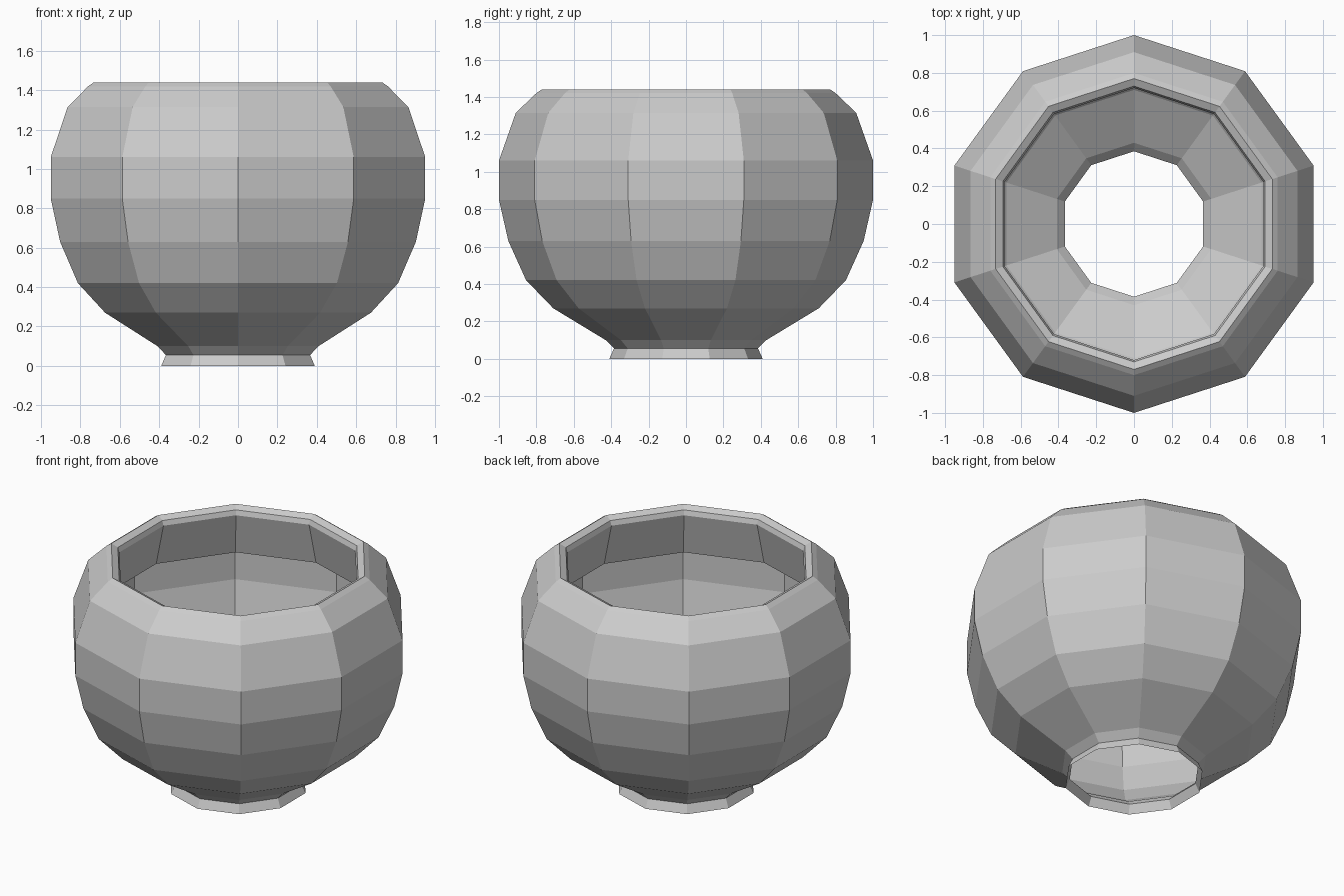
import bpy, bmesh, math

if "Cube" in bpy.data.objects:
    bpy.data.objects.remove(bpy.data.objects["Cube"])

SIDES = 10

# Profile (radius, height): flared foot, round belly, rim, inward-folded lip
PROFILE = [
    (0.41, 0.00), (0.385, 0.055), (0.43, 0.10), (0.71, 0.27),
    (0.855, 0.42), (0.95, 0.63), (1.00, 0.85), (1.00, 1.06),
    (0.91, 1.315), (0.80, 1.42), (0.77, 1.44),
    (0.73, 1.42), (0.72, 1.39), (0.79, 1.12),
]


def lathe(name, profile, sides):
    """Revolve a profile about z into a flat-faced open shell."""
    bm = bmesh.new()
    rings = []
    for r, z in profile:
        ring = []
        for i in range(sides):
            a = math.pi / 2 + 2 * math.pi * i / sides
            ring.append(bm.verts.new((r * math.cos(a), r * math.sin(a), z)))
        rings.append(ring)
    for low, high in zip(rings, rings[1:]):
        for i in range(sides):
            j = (i + 1) % sides
            bm.faces.new((low[i], low[j], high[j], high[i]))
    mesh = bpy.data.meshes.new(name)
    bm.to_mesh(mesh)
    bm.free()
    obj = bpy.data.objects.new(name, mesh)
    bpy.context.collection.objects.link(obj)
    return obj


# Open bowl with a hollow foot
lathe("bowl", PROFILE, SIDES)
